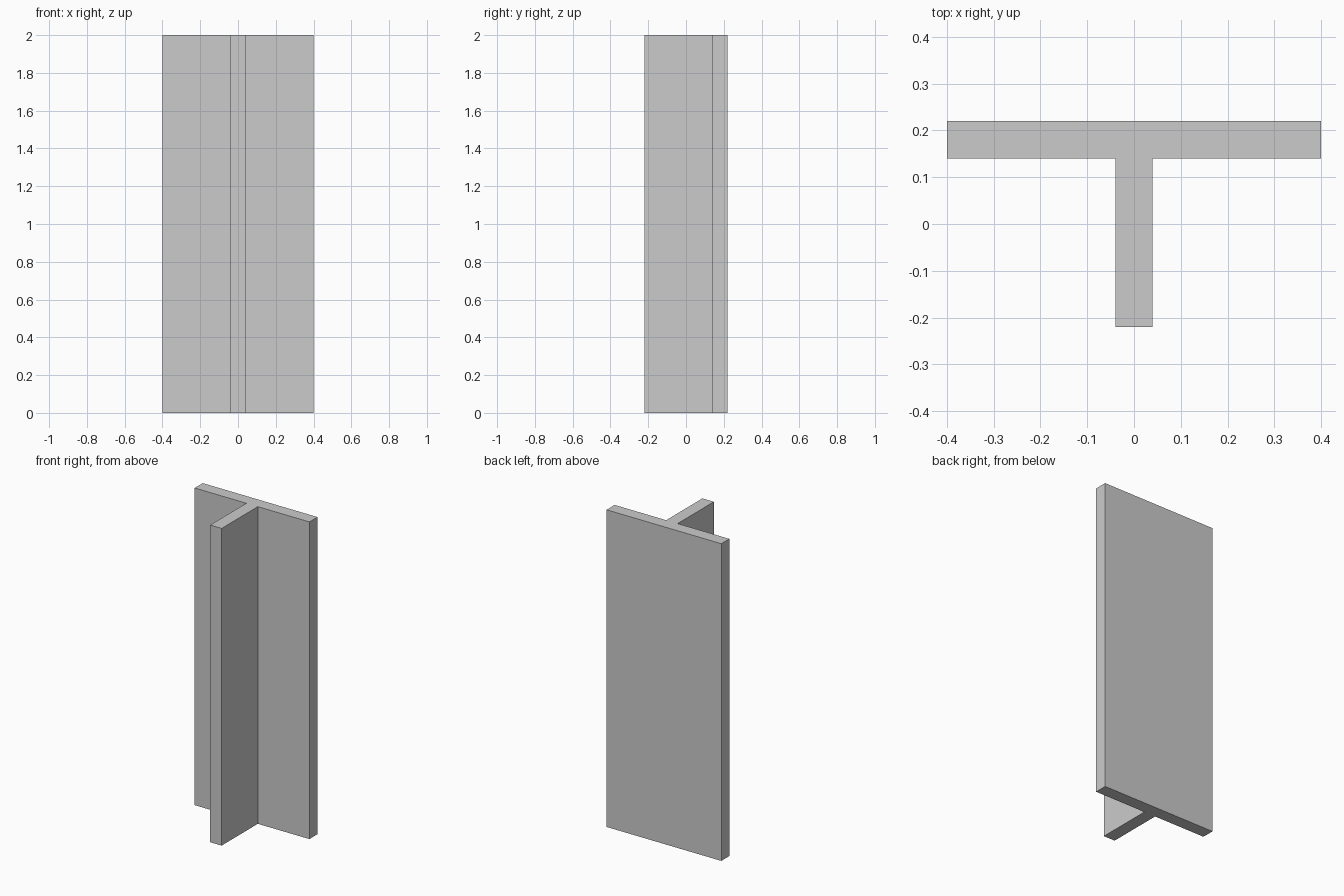
import bpy, bmesh

if "Cube" in bpy.data.objects:
    bpy.data.objects.remove(bpy.data.objects["Cube"])

HEIGHT = 2.0
HALF_WIDTH = 0.40   # half the flange width
HALF_WEB = 0.04     # half the web thickness
BACK, INNER, FRONT = 0.22, 0.14, -0.22

# T-shaped cross-section, counter-clockwise from above
profile = [
    (-HALF_WEB, FRONT), (HALF_WEB, FRONT), (HALF_WEB, INNER), (HALF_WIDTH, INNER),
    (HALF_WIDTH, BACK), (-HALF_WIDTH, BACK), (-HALF_WIDTH, INNER), (-HALF_WEB, INNER),
]

# Extrude the section upwards into the beam
bm = bmesh.new()
base = bm.faces.new([bm.verts.new((x, y, 0)) for x, y in profile])
extruded = bmesh.ops.extrude_face_region(bm, geom=[base], use_keep_orig=True)
top = [v for v in extruded["geom"] if isinstance(v, bmesh.types.BMVert)]
bmesh.ops.translate(bm, verts=top, vec=(0, 0, HEIGHT))
bmesh.ops.recalc_face_normals(bm, faces=bm.faces)

mesh = bpy.data.meshes.new("t_beam")
bm.to_mesh(mesh)
bm.free()
bpy.context.collection.objects.link(bpy.data.objects.new("t_beam", mesh))
